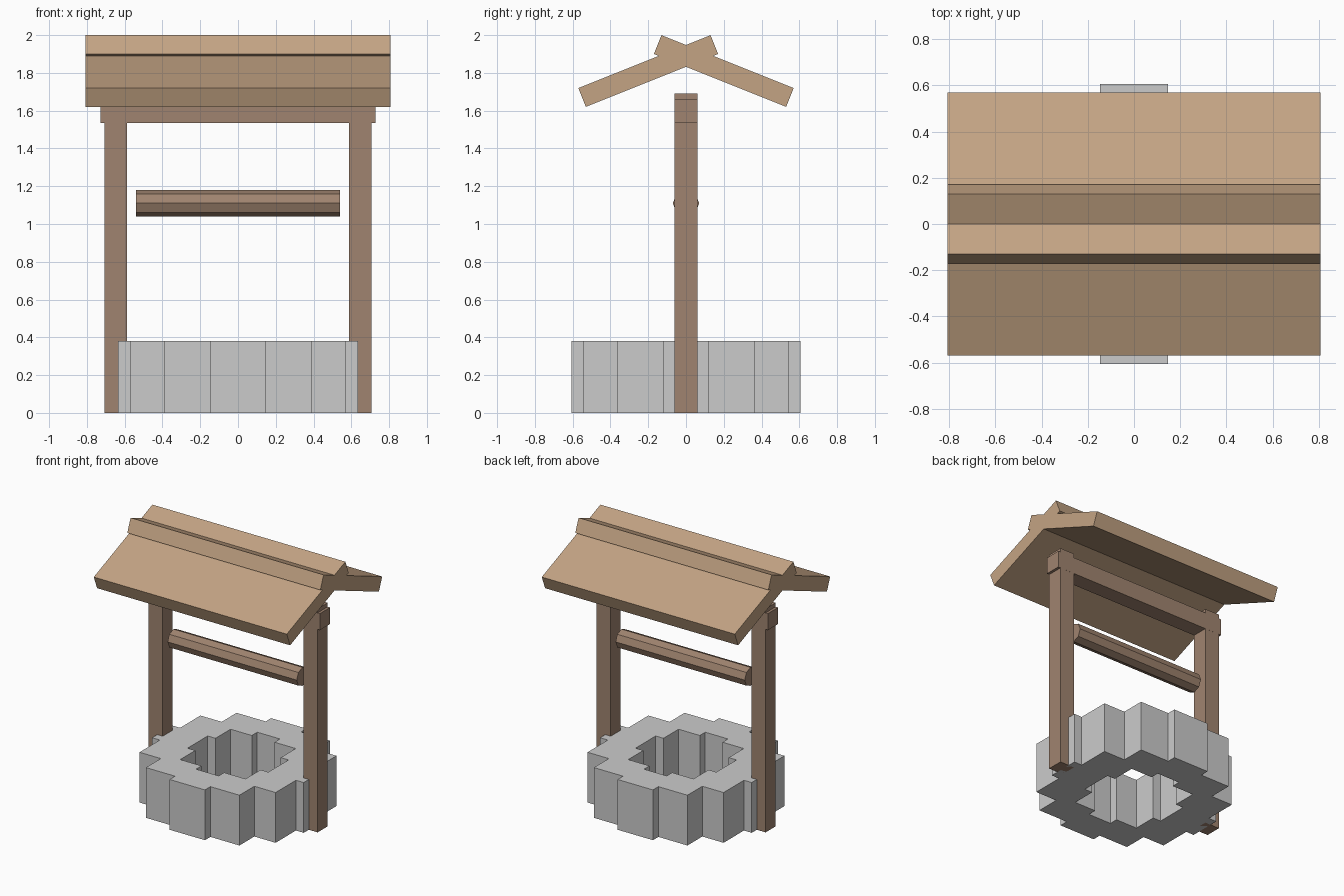
import bpy, bmesh, math
from mathutils import Matrix

if "Cube" in bpy.data.objects:
    bpy.data.objects.remove(bpy.data.objects["Cube"])


def material(name, rgb):
    m = bpy.data.materials.new(name)
    m.diffuse_color = (*rgb, 1.0)
    m.use_nodes = True
    m.node_tree.nodes["Principled BSDF"].inputs["Base Color"].default_value = m.diffuse_color
    return m


ROOF = material("roof_wood", (0.55, 0.37, 0.23))
WOOD = material("post_wood", (0.35, 0.23, 0.16))


def finish(name, bm, mat=None):
    bmesh.ops.recalc_face_normals(bm, faces=bm.faces[:])
    me = bpy.data.meshes.new(name)
    bm.to_mesh(me)
    bm.free()
    ob = bpy.data.objects.new(name, me)
    bpy.context.collection.objects.link(ob)
    if mat:
        me.materials.append(mat)
    return ob


def box(name, center, size, mat, tilt=0.0):
    bm = bmesh.new()
    m = (Matrix.Translation(center) @ Matrix.Rotation(tilt, 4, 'X')
         @ Matrix.Diagonal((*size, 1.0)))
    bmesh.ops.create_cube(bm, size=1.0, matrix=m)
    return finish(name, bm, mat)


# Stone ring: merged outline of twelve square-set blocks on a circle
R, HX, HY, H = 0.486, 0.148, 0.1205, 0.38
C, S = R * math.cos(math.pi / 6), R * 0.5
quarter = [
    (R - HX, 0), (R + HX, 0), (R + HX, HY), (C + HX, HY), (C + HX, S + HY),
    (S + HX, S + HY), (S + HX, C + HY), (HX, C + HY), (HX, R + HY), (0, R + HY),
    (0, R - HY), (S - HX, R - HY), (S - HX, C - HY), (C - HX, C - HY),
    (C - HX, HY), (R - HX, HY),
]
bm = bmesh.new()
for sx in (1, -1):
    for sy in (1, -1):
        pts = quarter if sx * sy > 0 else quarter[::-1]
        bm.faces.new([bm.verts.new((sx * x, sy * y, 0)) for x, y in pts])
bmesh.ops.remove_doubles(bm, verts=bm.verts[:], dist=0.0005)
base = bm.faces[:]
ext = bmesh.ops.extrude_face_region(bm, geom=base, use_keep_orig=True)
bmesh.ops.translate(bm, vec=(0, 0, H),
                    verts=[g for g in ext["geom"] if isinstance(g, bmesh.types.BMVert)])
finish("stone_ring", bm)

# Posts and roof slabs, one per side
for side, s in (("left", -1), ("right", 1)):
    box(side + "_post", (s * 0.648, 0, 0.845), (0.12, 0.12, 1.69), WOOD)
for side, s in (("front", -1), ("back", 1)):
    box(side + "_roof_slab", (0, s * 0.2, 1.81), (1.614, 0.754, 0.107), ROOF,
        tilt=-s * math.radians(21.8))

# Cross beam under the roof
box("cross_beam", (0, 0, 1.597), (1.456, 0.121, 0.125), WOOD)

# Eight-sided rope roller
bm = bmesh.new()
bmesh.ops.create_cone(bm, cap_ends=True, segments=8, radius1=0.07, radius2=0.07,
                      depth=1.08, matrix=Matrix.Translation((0, 0, 1.11))
                      @ Matrix.Rotation(math.pi / 2, 4, 'Y'))
finish("rope_roller", bm, WOOD)
